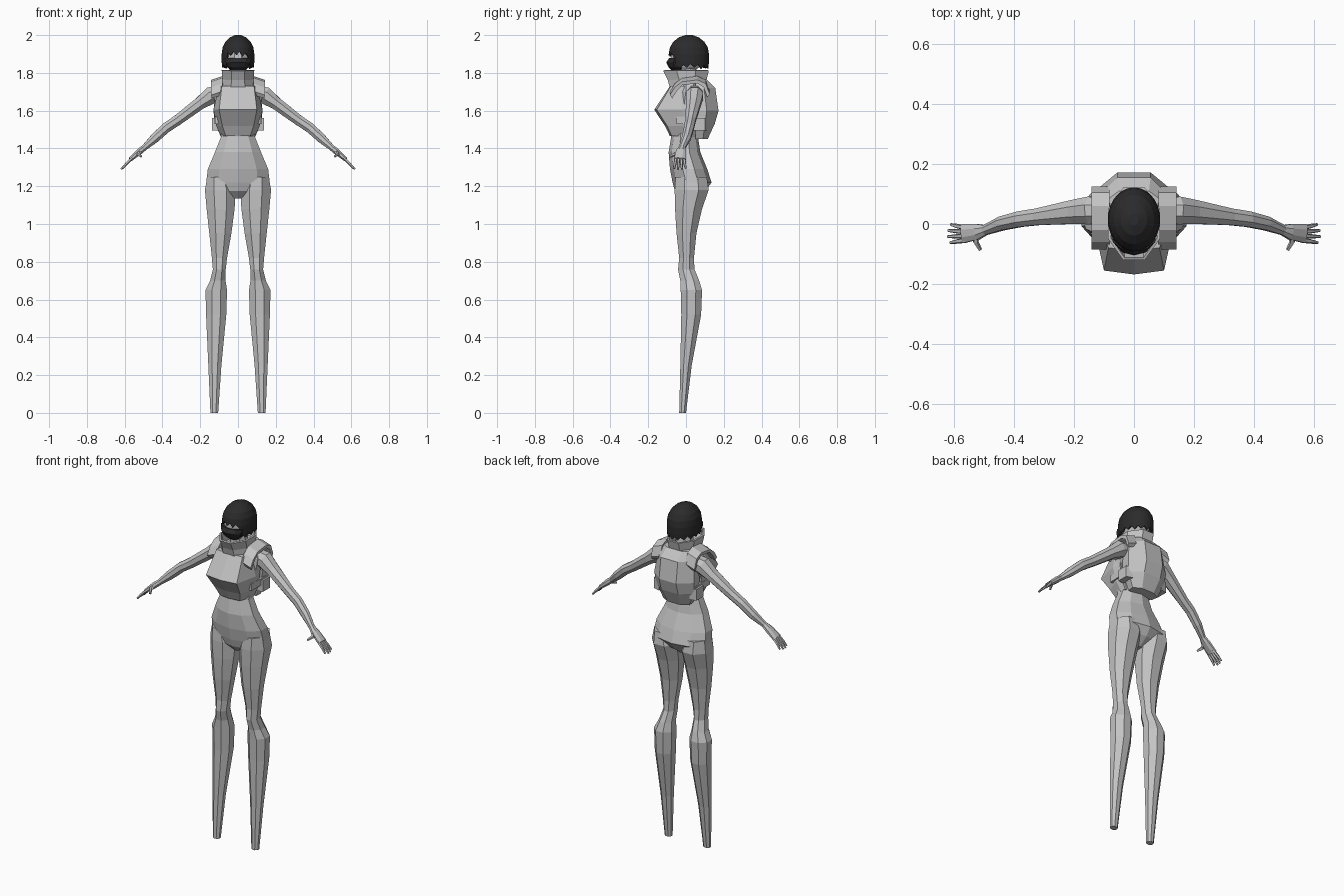
import bpy, bmesh, math, random
from mathutils import Vector

if "Cube" in bpy.data.objects:
    bpy.data.objects.remove(bpy.data.objects["Cube"])

random.seed(4)


def material(name, v):
    m = bpy.data.materials.new(name)
    m.diffuse_color = (v, v, v, 1)
    m.use_nodes = True
    m.node_tree.nodes["Principled BSDF"].inputs["Base Color"].default_value = m.diffuse_color
    return m


GREY = material("light_grey", 0.55)
DARK = material("near_black", 0.024)


def loft(name, rings, mat=GREY, mirror=False, caps=(True, True), thick=0):
    """Skin a list of closed point rings, optionally mirrored in x."""
    bm = bmesh.new()
    vs = [[bm.verts.new(p) for p in r] for r in rings]
    n = len(rings[0])
    for a, b in zip(vs, vs[1:]):
        for i in range(n):
            j = (i + 1) % n
            bm.faces.new((a[i], a[j], b[j], b[i]))
    if caps[0]:
        bm.faces.new(vs[0])
    if caps[1]:
        bm.faces.new(vs[-1])
    bmesh.ops.remove_doubles(bm, verts=bm.verts, dist=0.0004)
    bmesh.ops.recalc_face_normals(bm, faces=bm.faces)
    me = bpy.data.meshes.new(name)
    bm.to_mesh(me)
    bm.free()
    me.materials.append(mat)
    ob = bpy.data.objects.new(name, me)
    bpy.context.collection.objects.link(ob)
    if thick:
        s = ob.modifiers.new("thickness", 'SOLIDIFY')
        s.thickness = thick
        s.offset = -1
    if mirror:
        ob.modifiers.new("mirror", 'MIRROR')
    return ob


def oval(z, x0, x1, y0, y1, n=8):
    """Horizontal n-gon that fills the given box, flat side to the front."""
    k = 1 / math.cos(math.pi / n)
    cx, cy, rx, ry = (x0 + x1) / 2, (y0 + y1) / 2, (x1 - x0) / 2 * k, (y1 - y0) / 2 * k
    return [(cx + rx * math.cos(math.tau * (i + .5) / n),
             cy + ry * math.sin(math.tau * (i + .5) / n), z) for i in range(n)]


def body(rows, n=8):
    return [oval(z, -w, w, f, b, n) for z, w, f, b in rows]


def limb(path, n=8):
    """Rings square to a path; rows are (x, y, z, thickness, width along y)."""
    pts = [Vector(p[:3]) for p in path]
    rings = []
    for i, p in enumerate(path):
        d = (pts[min(i + 1, len(pts) - 1)] - pts[max(i - 1, 0)]).normalized()
        side = Vector((0, 1, 0)) if abs(d.y) < .8 else Vector((1, 0, 0))
        up = d.cross(side).normalized()
        side = up.cross(d)
        rings.append([pts[i] + up * p[3] * math.cos(math.tau * (k + .5) / n)
                      + side * p[4] * math.sin(math.tau * (k + .5) / n) for k in range(n)])
    return rings


def plate(z, half):
    """Symmetric horizontal outline from its right half (front to back)."""
    return [(x, y, z) for x, y in half] + [(-x, y, z) for x, y in reversed(half) if x > 0]


# torso with hips, waist and neck
loft("torso", body([
    (1.135, .025, -.02, .05), (1.175, .11, -.055, .10), (1.22, .168, -.066, .13),
    (1.29, .16, -.08, .108), (1.38, .122, -.088, .072), (1.46, .09, -.075, .06),
    (1.53, .093, -.07, .075), (1.62, .12, -.06, .085), (1.70, .13, -.045, .085),
    (1.74, .10, -.04, .08), (1.765, .05, -.035, .06), (1.84, .042, -.03, .05)], 10))

# legs, tapering to cut-off ankles
loft("leg", [oval(*r) for r in [
    (1.25, .04, .163, -.055, .11), (1.18, .012, .175, -.06, .12),
    (1.08, .018, .166, -.058, .085), (.95, .035, .152, -.05, .055),
    (.82, .058, .138, -.036, .042), (.76, .065, .133, -.042, .045),
    (.70, .066, .148, -.03, .07), (.65, .058, .172, -.028, .085),
    (.52, .062, .169, -.025, .08), (.25, .088, .157, -.03, .03),
    (0, .105, .146, -.036, 0)]], mirror=True)

# arms and palms
loft("arm", limb([
    (.09, .045, 1.69, .045, .045), (.145, .045, 1.68, .05, .05), (.2, .04, 1.64, .036, .043),
    (.32, .024, 1.55, .03, .03), (.38, .016, 1.51, .029, .028), (.44, .002, 1.455, .027, .025),
    (.495, -.02, 1.405, .017, .018), (.52, -.026, 1.385, .018, .028),
    (.57, -.032, 1.342, .012, .034)]), mirror=True)

# fingers and thumb
for i in range(4):
    y, tip = -.012 - .014 * i, -.002 - .02 * i
    reach = (0, .008, .01, .002)[i]
    loft(f"finger_{i + 1}", limb([
        (.56, y, 1.35, .009, .009), (.59, (y + tip) / 2, 1.32, .008, .008),
        (.61 + reach, tip, 1.295 - reach / 2, .005, .005)], 5), mirror=True)
loft("thumb", limb([(.515, -.035, 1.385, .012, .012), (.528, -.058, 1.37, .011, .01),
                    (.512, -.086, 1.357, .006, .006)], 5), mirror=True)

# vest front with its angular chest
loft("vest_front", [plate(z, [(0, a), (x1, y1), (x2, y2), (x2 * .95, .03)]) for z, a, x1, y1, x2, y2 in [
    (1.73, -.085, .085, -.08, .10, -.03), (1.605, -.168, .10, -.155, .13, -.02),
    (1.52, -.112, .083, -.10, .115, -.01), (1.465, -.085, .065, -.075, .092, 0)]])

# faceted backpack
loft("backpack", [plate(z, [(x2 * .95, .05), (x2, y2), (x1, y1)]) for z, x1, y1, x2, y2 in [
    (1.765, .05, .11, .09, .08), (1.72, .055, .155, .115, .095), (1.60, .055, .172, .13, .11),
    (1.53, .055, .152, .122, .10), (1.45, .04, .115, .085, .09)]])

# shoulder straps and side straps with pouch
loft("shoulder_strap", [[(.08, y - .012 * c, z - .012), (.14, y - .012 * c, z - .03),
                         (.142, y, z - .012), (.082, y, z + .008)] for y, z, c in [
    (-.085, 1.695, -1), (-.06, 1.735, -1), (-.02, 1.765, 0), (.06, 1.775, 0),
    (.105, 1.755, 1), (.125, 1.70, 1)]], mirror=True)
loft("side_strap", [[(.10, -.05, z), (.122, -.05, z), (.128, .09, z), (.10, .09, z)]
                    for z in (1.53, 1.57)], mirror=True)
loft("side_pouch", [[(.10, .03, z), (.138, .035, z), (.138, .10, z), (.10, .11, z)]
                    for z in (1.495, 1.56)], mirror=True)

# tall open collar leaning forward
loft("collar", body([(1.715, .08, -.075, .09), (1.765, .073, -.088, .10), (1.815, .077, -.112, .112)]),
     caps=(False, False), thick=.01)

# head
loft("head", body([
    (1.80, .03, -.055, .03), (1.83, .052, -.075, .07), (1.87, .068, -.082, .10),
    (1.91, .074, -.078, .10), (1.96, .055, -.05, .075)], 12))

# face mask
loft("face_mask", body([
    (1.81, .035, -.07, 0), (1.83, .056, -.09, 0), (1.855, .064, -.102, 0),
    (1.878, .071, -.088, 0)], 10), DARK)

# bobbed hair: columns end at a ragged fringe in front, lower elsewhere
PROFILE = [(2.0, .18), (1.988, .5), (1.965, .77), (1.935, .94), (1.90, 1.0), (1.86, 1.0), (1.81, .96)]


def hair_radius(z):
    for (z0, r0), (z1, r1) in zip(PROFILE, PROFILE[1:]):
        if z >= z1:
            return r0 + (r1 - r0) * (z0 - z) / (z0 - z1)
    return PROFILE[-1][1]


COLS = 32
ends = []
for i in range(COLS):
    off = abs((i + .5) / COLS * 360 - 180)  # 0 at the front
    low = 1.90 if off < 48 else 1.835
    ends.append(low + (.01 if i % 2 else -.01) + random.uniform(-.005, .005))
rows = []
for z, _ in PROFILE:
    ring = []
    for i, end in enumerate(ends):
        t = math.tau * (i + .5) / COLS
        zz = max(z, end)
        r = hair_radius(zz)
        ring.append((.087 * r * math.sin(t), .015 + .107 * r * math.cos(t), zz))
    rows.append(ring)
loft("hair", rows, DARK, caps=(True, False), thick=.008)
